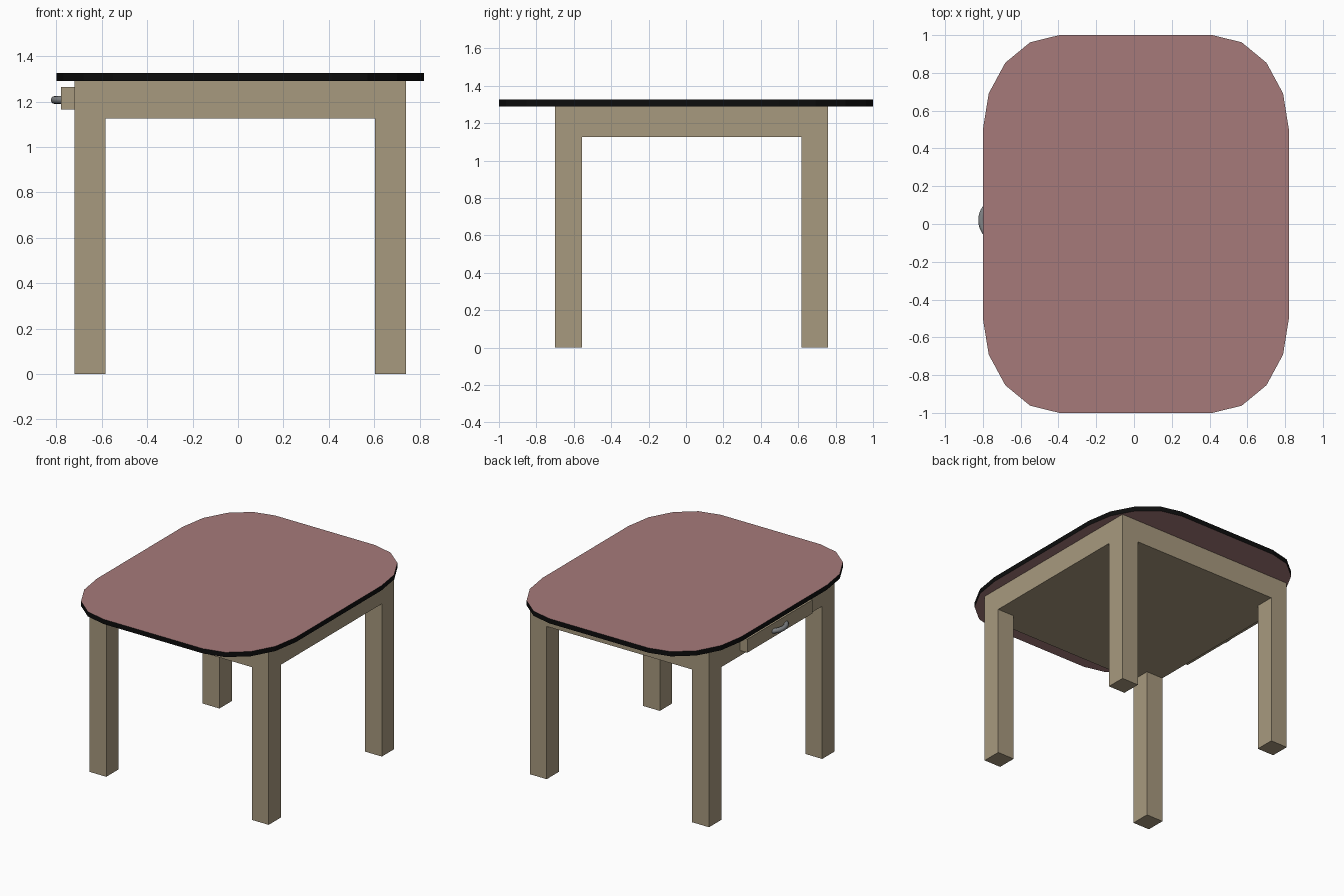
import bpy, bmesh, math

if "Cube" in bpy.data.objects:
    bpy.data.objects.remove(bpy.data.objects["Cube"])


def material(name, rgb):
    m = bpy.data.materials.new(name)
    m.diffuse_color = (*rgb, 1)
    m.use_nodes = True
    m.node_tree.nodes["Principled BSDF"].inputs["Base Color"].default_value = m.diffuse_color
    return m


def make_object(name, bm, *mats):
    bmesh.ops.recalc_face_normals(bm, faces=bm.faces)
    mesh = bpy.data.meshes.new(name)
    bm.to_mesh(mesh)
    bm.free()
    for m in mats:
        mesh.materials.append(m)
    ob = bpy.data.objects.new(name, mesh)
    bpy.context.collection.objects.link(ob)
    return ob


def extrude_z(bm, faces, dz):
    for f in bmesh.ops.extrude_face_region(bm, geom=faces)["geom"]:
        if isinstance(f, bmesh.types.BMVert):
            f.co.z += dz


wood = material("wood", (0.39, 0.32, 0.21))
pink = material("pink_top", (0.38, 0.195, 0.195))
black = material("black_rim", (0.004, 0.004, 0.004))
grey = material("handle_grey", (0.22, 0.23, 0.24))

# Tabletop: rectangle with four-segment elliptical corners and a black rim
bm = bmesh.new()
outline = []
for q, (sx, sy) in enumerate([(1, 1), (-1, 1), (-1, -1), (1, -1)]):
    for i in range(5):
        a = math.radians(90 * q + 22.5 * i)
        outline.append(bm.verts.new((0.01 + sx * 0.405 + 0.405 * math.cos(a),
                                     sy * 0.5 + 0.5 * math.sin(a), 1.29)))
extrude_z(bm, [bm.faces.new(outline)], 0.035)
if len(bm.faces) < 22:
    bm.faces.new(outline)
bm.normal_update()
for f in bm.faces:
    f.material_index = 0 if abs(f.normal.z) > 0.5 else 1
make_object("tabletop", bm, pink, black)

# Frame: solid apron block with legs extruded down from its corner cells
bm = bmesh.new()
xs = [-0.72, -0.583, 0.603, 0.74]
ys = [-0.70, -0.557, 0.617, 0.76]
grid = [[bm.verts.new((x, y, 1.125)) for y in ys] for x in xs]
corners = []
for i in range(3):
    for j in range(3):
        f = bm.faces.new((grid[i][j], grid[i][j + 1],
                          grid[i + 1][j + 1], grid[i + 1][j]))
        if i != 1 and j != 1:
            corners.append(f)
# Apron sides and lid
rim = [grid[i][0] for i in range(3)] + [grid[3][j] for j in range(3)] \
    + [grid[i][3] for i in (3, 2, 1)] + [grid[0][j] for j in (3, 2, 1)]
upper = [bm.verts.new((v.co.x, v.co.y, 1.29)) for v in rim]
for i in range(12):
    k = (i + 1) % 12
    bm.faces.new((rim[i], rim[k], upper[k], upper[i]))
bm.faces.new(upper)
# Legs
for f in corners:
    result = bmesh.ops.extrude_discrete_faces(bm, faces=[f])["faces"]
    for v in result[0].verts:
        v.co.z = 0
make_object("apron_and_legs", bm, wood)

# Drawer front on the left side
bm = bmesh.new()
bmesh.ops.create_cube(bm, size=1)
for v in bm.verts:
    v.co = (-0.75 + v.co.x * 0.06, 0.02 + v.co.y * 0.76, 1.214 + v.co.z * 0.10)
make_object("drawer_front", bm, wood)

# Handle: arc of round bar whose ends sink into the drawer front
bm = bmesh.new()
R, r, sides, steps = 0.107, 0.0175, 12, 16
rings = []
for i in range(steps + 1):
    a = math.radians(180 - 55 + 110 * i / steps)
    ring = []
    for j in range(sides):
        b = math.tau * j / sides
        d = R + r * math.cos(b)
        ring.append(bm.verts.new((-0.70 + d * math.cos(a),
                                  0.02 + d * math.sin(a),
                                  1.207 + r * math.sin(b))))
    rings.append(ring)
for p, q in zip(rings, rings[1:]):
    for j in range(sides):
        k = (j + 1) % sides
        bm.faces.new((p[j], p[k], q[k], q[j]))
handle = make_object("drawer_handle", bm, grey)
handle.data.shade_smooth()
